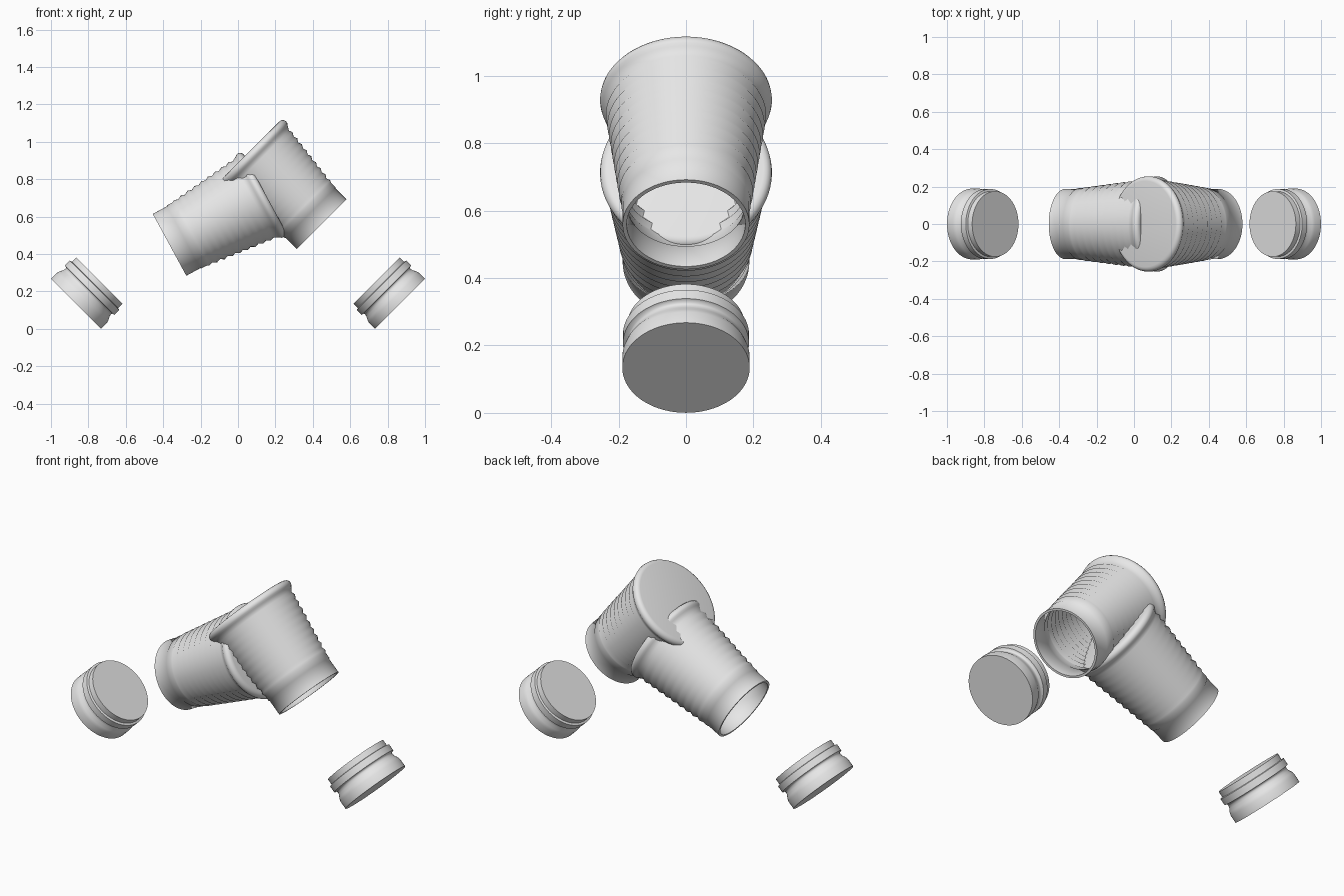
import bpy
import bmesh
import math
from mathutils import Vector

cube = bpy.data.objects.get("Cube")
if cube:
    bpy.data.objects.remove(cube, do_unlink=True)

grey = bpy.data.materials.new("light_grey")
grey.use_nodes = True
COLOR = (0.8, 0.8, 0.8, 1)
grey.diffuse_color = COLOR
grey.node_tree.nodes["Principled BSDF"].inputs["Base Color"].default_value = COLOR


def lathe(name, profile, base, axis, segments=96):
    """Turn (radius, distance) points around an axis starting at base."""
    bm = bmesh.new()
    verts = [bm.verts.new((r, 0, t)) for r, t in profile]
    edges = [bm.edges.new(pair) for pair in zip(verts, verts[1:])]
    bmesh.ops.spin(bm, geom=verts + edges, cent=(0, 0, 0), axis=(0, 0, 1),
                   angle=math.tau, steps=segments, use_duplicate=False)
    bmesh.ops.remove_doubles(bm, verts=bm.verts, dist=0.0001)
    bmesh.ops.recalc_face_normals(bm, faces=bm.faces)
    mesh = bpy.data.meshes.new(name)
    bm.to_mesh(mesh)
    bm.free()
    mesh.materials.append(grey)
    obj = bpy.data.objects.new(name, mesh)
    bpy.context.collection.objects.link(obj)
    obj.location = base
    obj.rotation_mode = 'QUATERNION'
    obj.rotation_quaternion = Vector(axis).to_track_quat('Z', 'Y')
    bpy.ops.object.select_all(action='DESELECT')
    obj.select_set(True)
    bpy.context.view_layer.objects.active = obj
    bpy.ops.object.shade_smooth_by_angle(angle=math.radians(75))
    return obj


def cup_profile(length, ribs=9, wall=0.012):
    """Plain collar, widening zigzag ribs, rounded lip and flat closed end."""
    outer = [(0.188, 0), (0.188, 0.085), (0.192, 0.088), (0.192, 0.12)]
    start, end = 0.135, length - 0.05
    steps = 2 * ribs
    for i in range(steps + 1):
        f = i / steps
        ridge = 0.005 if i % 2 == 0 else -0.005
        outer.append((0.194 + 0.044 * f + ridge, start + (end - start) * f))
    inner = [(r - wall, t) for r, t in outer]
    # rounded lip around the closed end
    for i in range(7):
        a = math.radians(-50 + 140 * i / 6)
        outer.append((0.23 + 0.025 * math.cos(a), length - 0.025 + 0.025 * math.sin(a)))
    outer.append((0, length))
    inner += [(0.235, length - 0.025), (0.22, length - wall), (0, length - wall)]
    return inner[::-1] + outer


# Two open ribbed cups that pass through each other
tilt = math.radians(28.5)
lathe("left_cup", cup_profile(0.548), (0.447, 0, 0.559), (-1, 0, 1))
lathe("right_cup", cup_profile(0.58), (-0.366, 0, 0.449),
      (math.cos(tilt), 0, math.sin(tilt)))

# Solid plugs: wide base, hollow groove, raised ring and narrow end
cap = [(0, 0), (0.189, 0), (0.189, 0.045), (0.184, 0.062), (0.175, 0.078),
       (0.172, 0.09), (0.174, 0.1), (0.187, 0.103), (0.187, 0.14),
       (0.175, 0.143), (0.175, 0.176), (0, 0.176)]
for side, name in ((1, "left_plug"), (-1, "right_plug")):
    lathe(name, cap, (side * 0.866, 0, 0.134), (-side, 0, 1))
